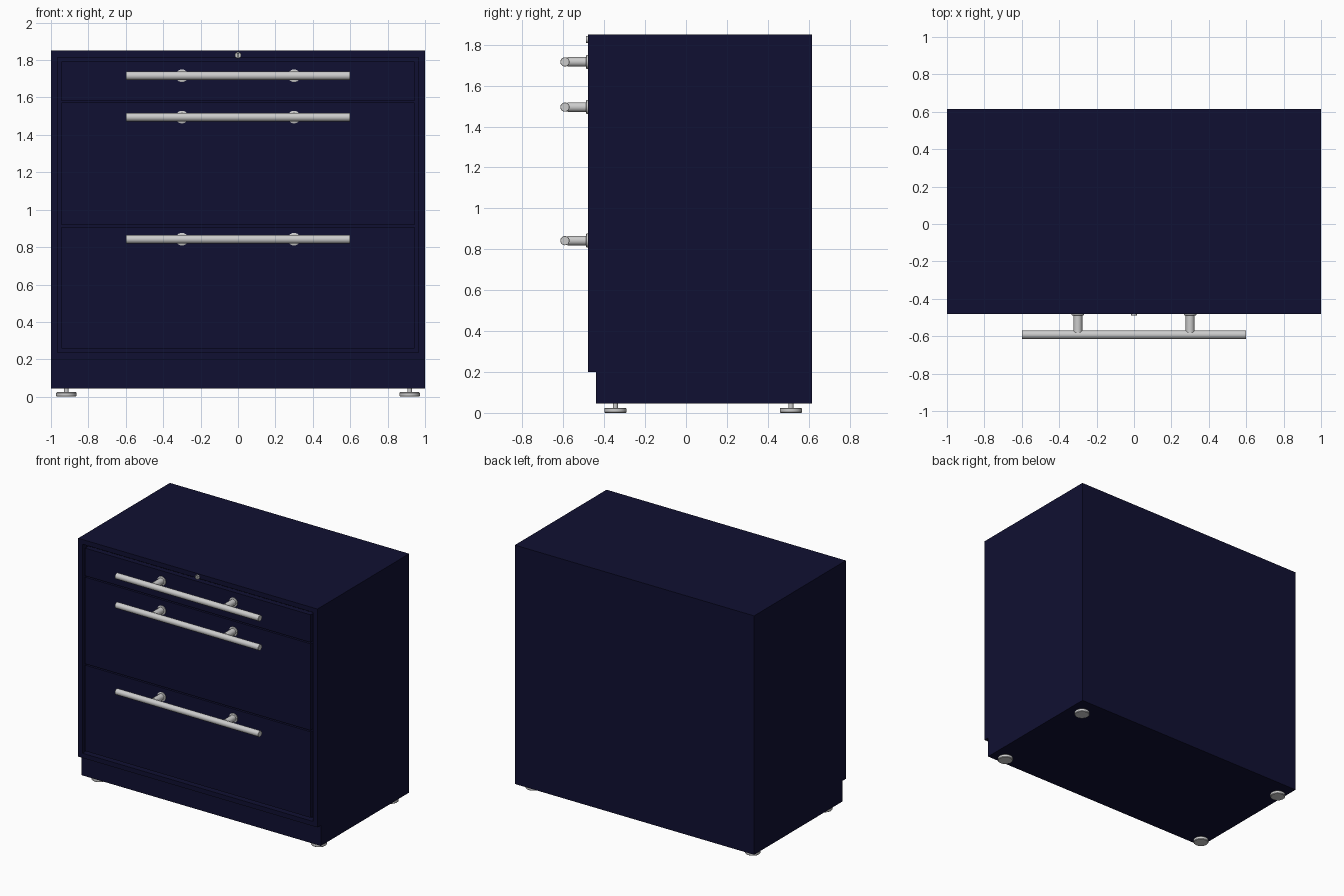
import bpy, bmesh, math
from mathutils import Matrix, Vector

if "Cube" in bpy.data.objects:
    bpy.data.objects.remove(bpy.data.objects["Cube"])

navy = bpy.data.materials.new("navy_paint")
navy.diffuse_color = (0.005, 0.005, 0.032, 1)
navy.use_nodes = True
navy.node_tree.nodes["Principled BSDF"].inputs["Base Color"].default_value = navy.diffuse_color


def finish(name, bm, mat=None, smooth=False):
    bmesh.ops.recalc_face_normals(bm, faces=bm.faces)
    me = bpy.data.meshes.new(name)
    bm.to_mesh(me)
    bm.free()
    ob = bpy.data.objects.new(name, me)
    bpy.context.collection.objects.link(ob)
    if mat:
        me.materials.append(mat)
    if smooth:
        bpy.ops.object.select_all(action='DESELECT')
        ob.select_set(True)
        bpy.context.view_layer.objects.active = ob
        bpy.ops.object.shade_smooth_by_angle(angle=math.radians(35))
    return ob


def box(name, x0, x1, y0, y1, z0, z1, mat=None):
    bm = bmesh.new()
    bmesh.ops.create_cube(bm, size=1)
    bmesh.ops.scale(bm, vec=(x1 - x0, y1 - y0, z1 - z0), verts=bm.verts)
    bmesh.ops.translate(bm, vec=((x0 + x1) / 2, (y0 + y1) / 2, (z0 + z1) / 2), verts=bm.verts)
    return finish(name, bm, mat)


def lathe(name, profile, origin, axis, n=32):
    """Revolve (radius, height) points about an axis through origin."""
    bm = bmesh.new()
    vs = [bm.verts.new((r, 0, h)) for r, h in profile]
    es = [bm.edges.new(p) for p in zip(vs, vs[1:])]
    bmesh.ops.spin(bm, geom=vs + es, axis=(0, 0, 1), cent=(0, 0, 0),
                   angle=math.tau, steps=n, use_merge=True)
    bmesh.ops.remove_doubles(bm, verts=bm.verts, dist=1e-5)
    rot = Vector((0, 0, 1)).rotation_difference(Vector(axis)).to_matrix().to_4x4()
    bm.transform(Matrix.Translation(origin) @ rot)
    return finish(name, bm, None, True)


FRONT, BACK = -0.48, 0.615

# cabinet body: side profile with toe kick, swept across the width
bm = bmesh.new()
side = [(FRONT, 0.2), (FRONT, 1.85), (BACK, 1.85), (BACK, 0.045), (-0.44, 0.045), (-0.44, 0.2)]
face = bm.faces.new([bm.verts.new((-1, y, z)) for y, z in side])
ext = bmesh.ops.extrude_face_region(bm, geom=[face])
bmesh.ops.translate(bm, vec=(2, 0, 0), verts=[g for g in ext["geom"] if isinstance(g, bmesh.types.BMVert)])
bmesh.ops.recalc_face_normals(bm, faces=bm.faces)
# recessed drawer opening
front = next(f for f in bm.faces if all(abs(v.co.y - FRONT) < 1e-4 for v in f.verts))
bmesh.ops.inset_region(bm, faces=[front], thickness=0.05)
ext = bmesh.ops.extrude_discrete_faces(bm, faces=[front])
bmesh.ops.translate(bm, vec=(0, 0.05, 0), verts=ext["faces"][0].verts)
finish("cabinet_body", bm, navy)

# drawer fronts with bar handles
drawers = [("bottom", 0.258, 0.907, 0.842), ("middle", 0.917, 1.572, 1.495), ("top", 1.582, 1.791, 1.716)]
for label, z0, z1, hz in drawers:
    box(label + "_drawer_front", -0.943, 0.943, FRONT, FRONT + 0.04, z0, z1, navy)
    lathe(label + "_handle_bar", [(0, -0.6), (0.021, -0.6), (0.0225, -0.598), (0.0225, 0.598), (0.021, 0.6), (0, 0.6)],
          (0, -0.592, hz), (1, 0, 0))
    for s, x in (("left", -0.3), ("right", 0.3)):
        lathe(f"{label}_handle_post_{s}",
              [(0, -0.002), (0.034, -0.002), (0.034, 0.006), (0.031, 0.008), (0.0235, 0.008), (0.0235, 0.1), (0, 0.1)],
              (x, FRONT, hz), (0, -1, 0))

# lock with key slot
lathe("lock_cylinder", [(0, 0.006), (0.011, 0.006), (0.012, 0.01), (0.016, 0.01), (0.017, 0.008), (0.017, -0.002)],
      (0, FRONT, 1.826), (0, -1, 0))
slot_mat = bpy.data.materials.new("slot_dark")
slot_mat.diffuse_color = (0.02, 0.02, 0.02, 1)
slot_mat.use_nodes = True
slot_mat.node_tree.nodes["Principled BSDF"].inputs["Base Color"].default_value = slot_mat.diffuse_color
box("key_slot", -0.003, 0.003, FRONT - 0.007, FRONT, 1.818, 1.834, slot_mat)

# levelling feet
for sx, x in (("left", -0.918), ("right", 0.918)):
    for sy, y in (("front", -0.345), ("back", 0.513)):
        lathe(f"{sy}_{sx}_foot",
              [(0, 0), (0.05, 0), (0.054, 0.004), (0.054, 0.021), (0.05, 0.025),
               (0.012, 0.025), (0.012, 0.06), (0, 0.06)], (x, y, 0), (0, 0, 1))
